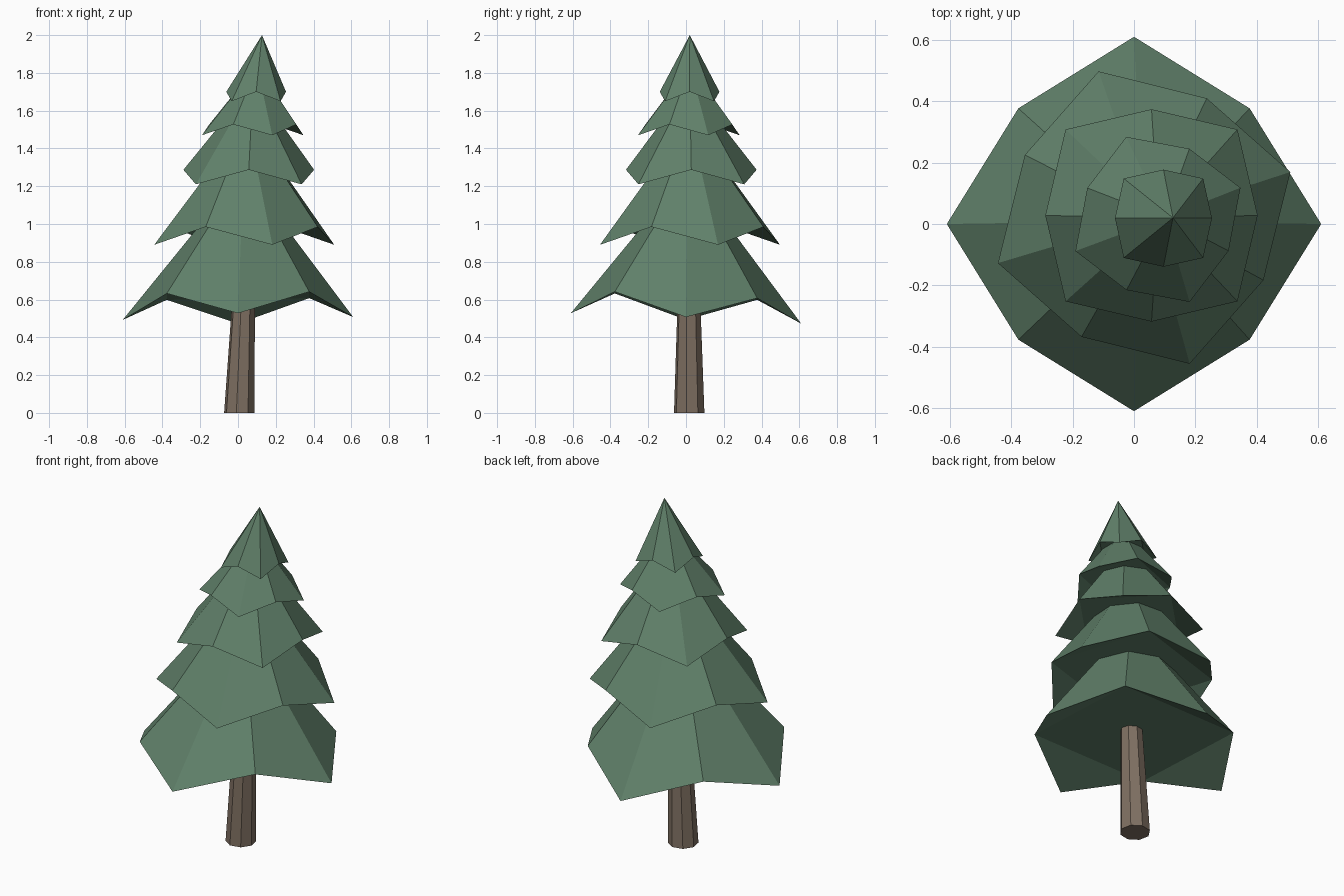
import bpy, bmesh
from math import cos, sin, radians

cube = bpy.data.objects.get("Cube")
if cube:
    bpy.data.objects.remove(cube, do_unlink=True)


def material(name, color):
    mat = bpy.data.materials.new(name)
    mat.use_nodes = True
    mat.diffuse_color = color
    mat.node_tree.nodes["Principled BSDF"].inputs["Base Color"].default_value = color
    return mat


needle_green = material("needle_green", (0.118, 0.218, 0.144, 1))
bark_brown = material("bark_brown", (0.214, 0.162, 0.122, 1))


def finish(name, bm, mat):
    bmesh.ops.recalc_face_normals(bm, faces=bm.faces)
    mesh = bpy.data.meshes.new(name)
    bm.to_mesh(mesh)
    bm.free()
    mesh.materials.append(mat)
    bpy.context.collection.objects.link(bpy.data.objects.new(name, mesh))


def ring(bm, centre, radii, heights, start, tilt=(0, 0)):
    """Eight points whose radius and height alternate."""
    points = []
    for i in range(8):
        a = radians(start + 45 * i)
        x = centre[0] + radii[i % 2] * cos(a)
        y = centre[1] + radii[i % 2] * sin(a)
        points.append(bm.verts.new((x, y, heights[i % 2] + tilt[0] * x + tilt[1] * y)))
    return points


def branch_tier(name, centre, radii, heights, start, apex, tilt=(0, 0)):
    """Drooping eight-sided cone: long low tips between short high corners."""
    bm = bmesh.new()
    rim = ring(bm, centre, radii, heights, start, tilt)
    top = bm.verts.new(apex)
    for a, b in zip(rim, rim[1:] + rim[:1]):
        bm.faces.new((a, b, top))
    # Underside: flat square between the high corners, with a flap to each tip
    bm.faces.new(rim[7::-2])
    for i in range(0, 8, 2):
        bm.faces.new((rim[i + 1], rim[i], rim[i - 1]))
    finish(name, bm, needle_green)


# Trunk: tapered, slightly leaning octagonal post
bm = bmesh.new()
foot = ring(bm, (0.007, 0.017), (0.082, 0.082), (0, 0), -11)
head = ring(bm, (0.037, 0.015), (0.054, 0.054), (0.8, 0.8), -11)
for i in range(8):
    j = (i + 1) % 8
    bm.faces.new((foot[i], foot[j], head[j], head[i]))
bm.faces.new(foot)
bm.faces.new(head)
finish("trunk", bm, bark_brown)

# Branch tiers, bottom to top
branch_tier("bottom_branches", (0, 0), (0.61, 0.533), (0.50, 0.62), 0,
            (0.03, 0.01, 1.28), (0.012, -0.045))
branch_tier("lower_branches", (0.033, 0.021), (0.499, 0.439), (0.89, 0.985), 17.3,
            (0.05, 0.02, 1.55))
branch_tier("middle_branches", (0.057, 0.028), (0.396, 0.346), (1.21, 1.287), 45,
            (0.08, 0.02, 1.74))
branch_tier("upper_branches", (0.078, 0.015), (0.288, 0.252), (1.47, 1.527), 21,
            (0.1, 0.02, 1.84))
branch_tier("crown", (0.096, 0.019), (0.183, 0.158), (1.65, 1.70), 45,
            (0.127, 0.02, 2.0))
